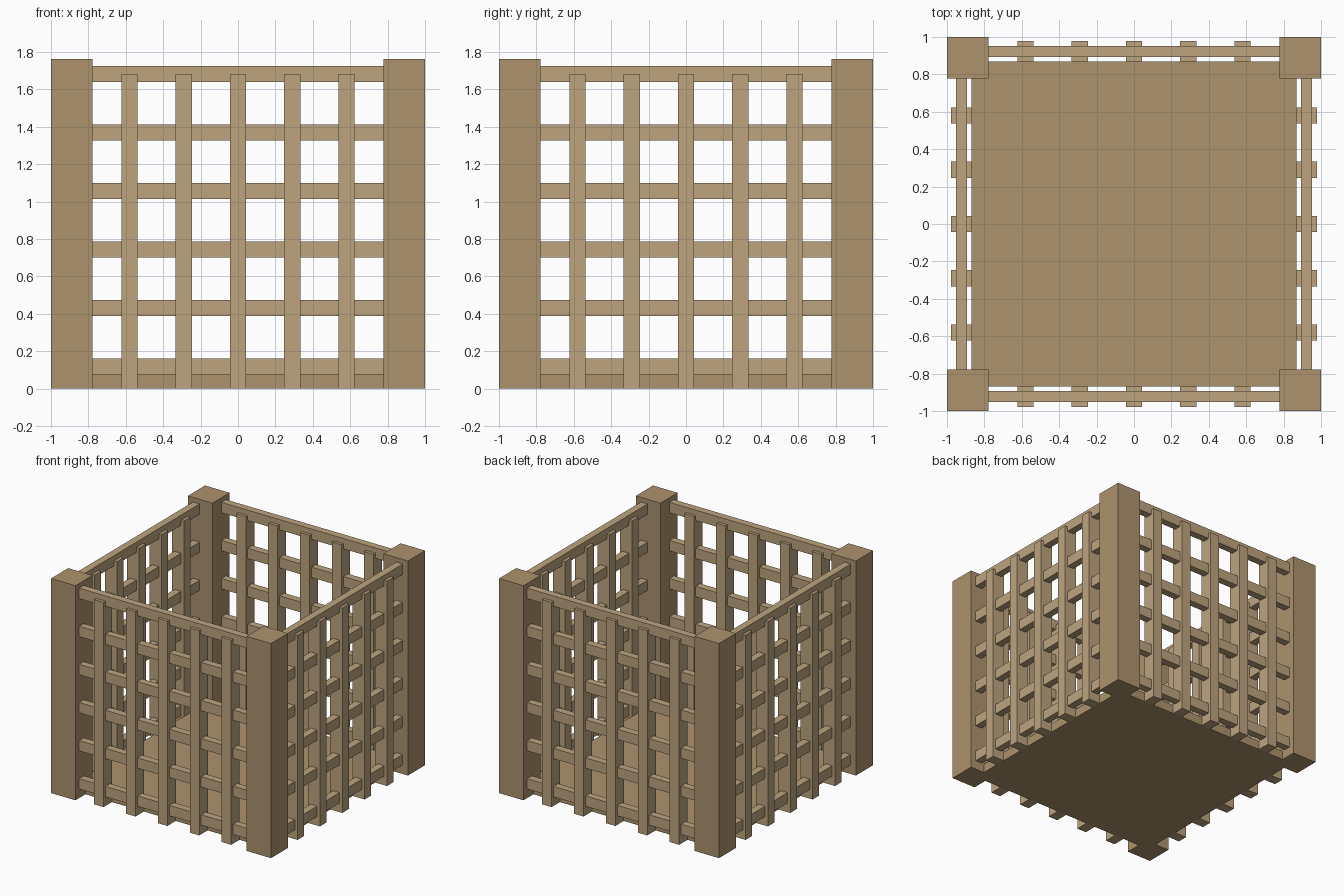
import bpy
from mathutils import Matrix
from math import pi

if "Cube" in bpy.data.objects:
    bpy.data.objects.remove(bpy.data.objects["Cube"])


def material(name, color):
    m = bpy.data.materials.new(name)
    m.diffuse_color = color
    m.use_nodes = True
    m.node_tree.nodes["Principled BSDF"].inputs["Base Color"].default_value = m.diffuse_color
    return m


dark_wood = material("dark_wood", (0.42, 0.29, 0.155, 1))
light_wood = material("light_wood", (0.51, 0.37, 0.21, 1))


def box(name, lo, hi, mat, turn=0):
    """Box between two corners, turned about the z axis by quarter turns."""
    size = [b - a for a, b in zip(lo, hi)]
    mid = [(a + b) / 2 for a, b in zip(lo, hi)]
    bpy.ops.mesh.primitive_cube_add(size=1)
    ob = bpy.context.object
    ob.name = name
    ob.data.name = name
    ob.data.transform(Matrix.Rotation(turn * pi / 2, 4, 'Z')
                      @ Matrix.Translation(mid)
                      @ Matrix.Diagonal((*size, 1)))
    ob.data.materials.append(mat)
    return ob


# Floor slab
box("floor", (-0.87, -0.87, 0), (0.87, 0.87, 0.075), dark_wood)

for turn, side in enumerate(("front", "right", "back", "left")):
    # Corner post at the left end of each side
    box(side + "_post", (-1, -1, 0), (-0.777, -0.777, 1.763), dark_wood, turn)

    # Horizontal lattice rails
    for i in range(6):
        z = 0.075 + i * 0.313
        box(f"{side}_rail_{i + 1}", (-0.78, -0.953, z), (0.78, -0.893, z + 0.085),
            light_wood, turn)

    # Vertical lattice slats, thicker than the rails
    for i in range(5):
        x = (i - 2) * 0.29
        box(f"{side}_slat_{i + 1}", (x - 0.043, -0.978, 0), (x + 0.043, -0.868, 1.682),
            light_wood, turn)
